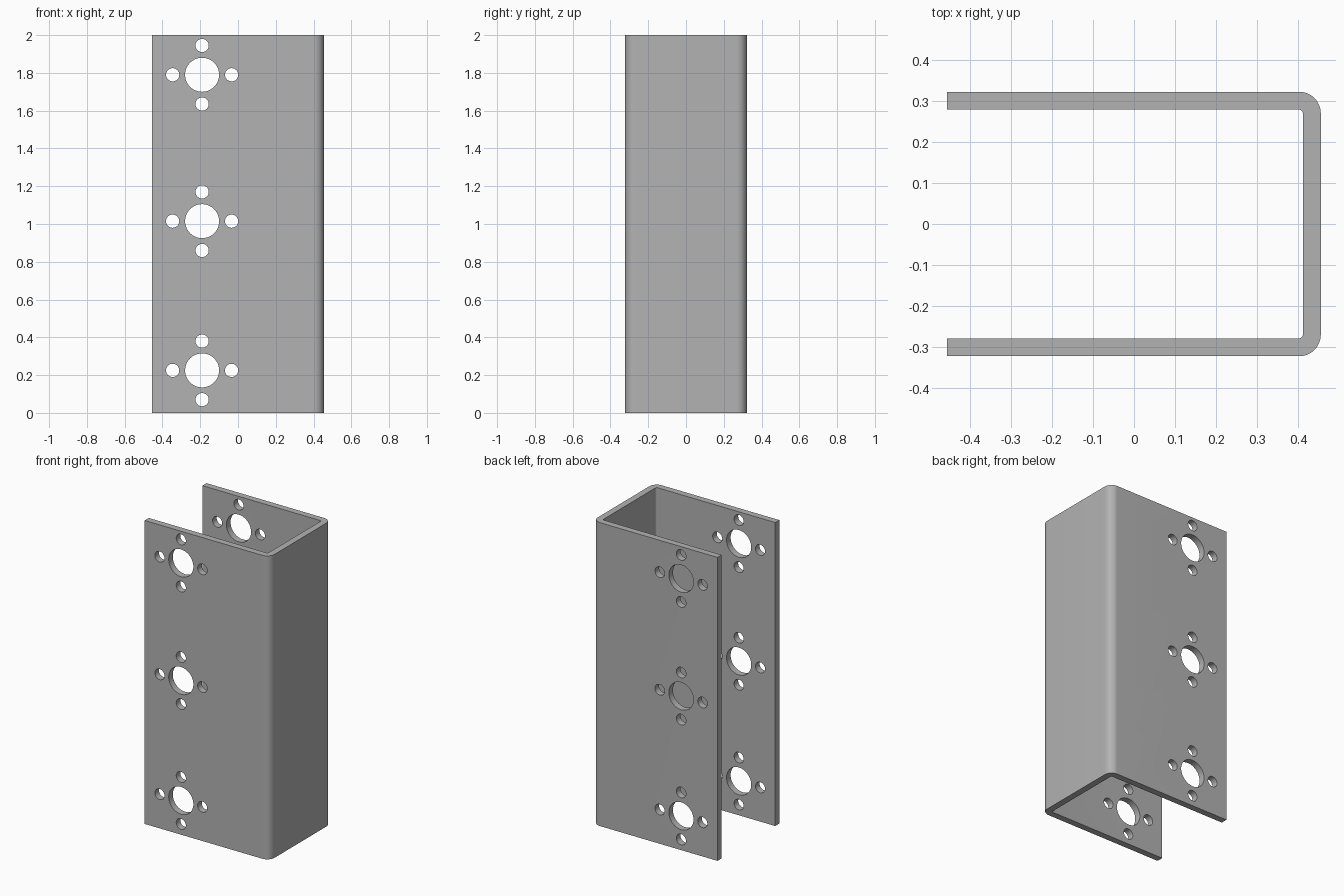
import bpy, bmesh, math
from mathutils import Matrix

cube = bpy.data.objects.get("Cube")
if cube:
    bpy.data.objects.remove(cube, do_unlink=True)

HALF_W, HALF_D, HEIGHT, WALL = 0.455, 0.322, 2.0, 0.043
R_OUT, R_IN = 0.053, 0.012

steel = bpy.data.materials.new("grey steel")
steel.use_nodes = True
colour = (0.45, 0.45, 0.45, 1)
steel.diffuse_color = colour
steel.node_tree.nodes["Principled BSDF"].inputs["Base Color"].default_value = colour


def make_object(name, bm):
    bmesh.ops.recalc_face_normals(bm, faces=bm.faces)
    mesh = bpy.data.meshes.new(name)
    bm.to_mesh(mesh)
    bm.free()
    obj = bpy.data.objects.new(name, mesh)
    bpy.context.collection.objects.link(obj)
    return obj


def bend(x, y, r, steps=12):
    """Quarter arc from the +x side round to the +y side."""
    arc = [math.pi / 2 * i / steps for i in range(steps + 1)]
    return [(x - r + r * math.cos(a), y - r + r * math.sin(a)) for a in arc]


# Channel: half of the folded section, mirrored and extruded upwards
outer = bend(HALF_W, HALF_D, R_OUT) + [(-HALF_W, HALF_D)]
inner = bend(HALF_W - WALL, HALF_D - WALL, R_IN) + [(-HALF_W, HALF_D - WALL)]


def mirrored(points):
    return [(x, -y) for x, y in reversed(points)] + points


section = mirrored(outer) + mirrored(inner)[::-1]
bm = bmesh.new()
base = bm.faces.new([bm.verts.new((x, y, 0)) for x, y in section])
top = bmesh.ops.extrude_face_region(bm, geom=[base])["geom"]
bmesh.ops.translate(bm, vec=(0, 0, HEIGHT),
                    verts=[v for v in top if isinstance(v, bmesh.types.BMVert)])
channel = make_object("channel", bm)
channel.data.materials.append(steel)

# Hole groups: a large bore with four screw holes, through both flanges
bm = bmesh.new()


def drill(x, z, radius):
    place = Matrix.Translation((x, 0, z)) @ Matrix.Rotation(math.pi / 2, 4, 'X')
    bmesh.ops.create_cone(bm, cap_ends=True, segments=48, radius1=radius,
                          radius2=radius, depth=1, matrix=place)


for z in (0.225, 1.015, 1.79):
    drill(-0.19, z, 0.09)
    for dx, dz in ((1, 0), (-1, 0), (0, 1), (0, -1)):
        drill(-0.19 + 0.156 * dx, z + 0.155 * dz, 0.035)
cutter = make_object("hole_cutter", bm)
cutter.hide_render = True

cut = channel.modifiers.new("holes", 'BOOLEAN')
cut.object = cutter
cut.solver = 'EXACT'
bpy.ops.object.select_all(action='DESELECT')
channel.select_set(True)
bpy.context.view_layer.objects.active = channel
bpy.ops.object.modifier_apply(modifier=cut.name)
bpy.data.objects.remove(cutter, do_unlink=True)
bpy.ops.object.shade_smooth_by_angle(angle=math.radians(30))
